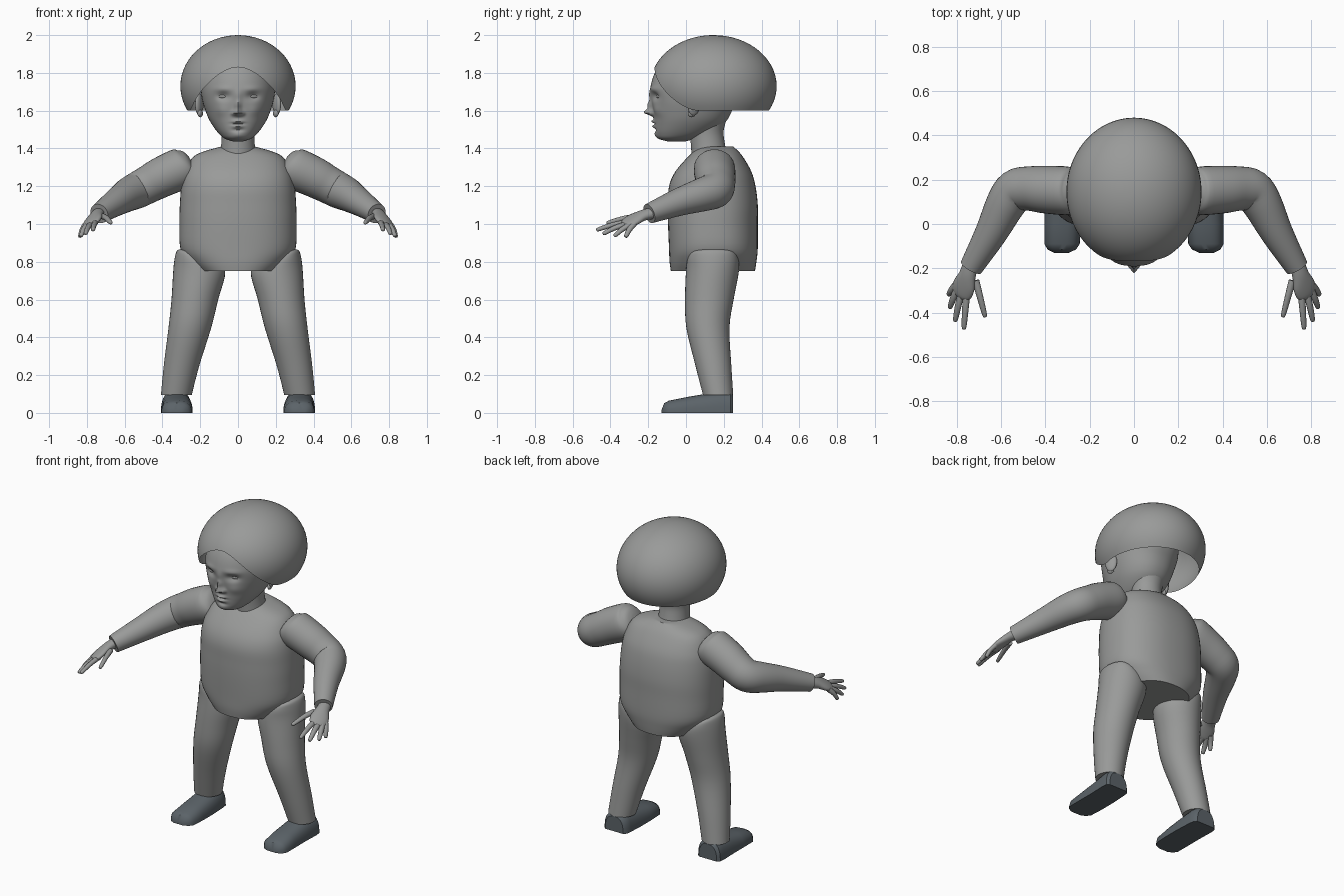
import bpy, bmesh, math
from mathutils import Vector, Matrix

if "Cube" in bpy.data.objects:
    bpy.data.objects.remove(bpy.data.objects["Cube"])


def material(name, rgb):
    m = bpy.data.materials.new(name)
    m.diffuse_color = (*rgb, 1)
    m.use_nodes = True
    m.node_tree.nodes["Principled BSDF"].inputs["Base Color"].default_value = m.diffuse_color
    return m


GREY = material("body grey", (0.32, 0.325, 0.32))
DARK = material("shoe slate", (0.105, 0.125, 0.14))


def finish(bm, name, mat, mirror=False, angle=40):
    bmesh.ops.recalc_face_normals(bm, faces=bm.faces)
    me = bpy.data.meshes.new(name)
    bm.to_mesh(me)
    bm.free()
    me.materials.append(mat)
    ob = bpy.data.objects.new(name, me)
    bpy.context.collection.objects.link(ob)
    bpy.ops.object.select_all(action='DESELECT')
    ob.select_set(True)
    bpy.context.view_layer.objects.active = ob
    bpy.ops.object.shade_smooth_by_angle(angle=math.radians(angle))
    if mirror:
        ob.modifiers.new("mirror", 'MIRROR').use_mirror_merge = False
    return ob


def smooth_rows(rows, n):
    """Catmull-Rom resampling of a table, n steps per span."""
    out = []
    for i in range(len(rows) - 1):
        p0, p1 = rows[max(i - 1, 0)], rows[i]
        p2, p3 = rows[i + 1], rows[min(i + 2, len(rows) - 1)]
        for k in range(n):
            t = k / n
            out.append([b + 0.5 * t * (c - a + t * (2 * a - 5 * b + 4 * c - d + t * (3 * (b - c) + d - a)))
                        for a, b, c, d in zip(p0, p1, p2, p3)])
    return out + [list(rows[-1])]


def skin(bm, rings):
    """Join rings of points with quads and cap both ends."""
    vs = [[bm.verts.new(p) for p in r] for r in rings]
    n = len(vs[0])
    for a, b in zip(vs, vs[1:]):
        for i in range(n):
            j = (i + 1) % n
            bm.faces.new((a[i], a[j], b[j], b[i]))
    bm.faces.new(vs[0][::-1])
    bm.faces.new(vs[-1])


def circle(n, power=2.0):
    for i in range(n):
        a = 2 * math.pi * i / n
        c, s = math.cos(a), math.sin(a)
        yield (math.copysign(abs(c) ** (2 / power), c), math.copysign(abs(s) ** (2 / power), s))


def stack(bm, rows, n=40, steps=4, power=2.0):
    """Horizontal sections: z, x min, x max, y min, y max."""
    skin(bm, [[Vector(((x0 + x1) / 2 + (x1 - x0) / 2 * c, (y0 + y1) / 2 + (y1 - y0) / 2 * s, z))
               for c, s in circle(n, power)] for z, x0, x1, y0, y1 in smooth_rows(rows, steps)])


def tube(bm, rows, n=32, steps=4, up=(0, 0, 1)):
    """Sections across a path: x, y, z, half width, half height."""
    rows = smooth_rows(rows, steps)
    pts = [Vector(r[:3]) for r in rows]
    rings = []
    for i, r in enumerate(rows):
        t = (pts[min(i + 1, len(pts) - 1)] - pts[max(i - 1, 0)]).normalized()
        u = t.cross(Vector(up)).normalized()
        v = u.cross(t)
        rings.append([pts[i] + u * r[3] * c + v * r[4] * s for c, s in circle(n)])
    skin(bm, rings)


# Torso
bm = bmesh.new()
torso = [(.75, .21, -.08, .365), (.80, .26, -.087, .373), (.87, .305, -.09, .38), (1.0, .31, -.095, .38),
         (1.1, .308, -.095, .38), (1.2, .30, -.09, .368), (1.28, .28, -.055, .345),
         (1.365, .225, .02, .295), (1.41, .09, .075, .25)]
stack(bm, [(z, -a, a, f, b) for z, a, f, b in torso], n=56, power=2.3)
finish(bm, "torso", GREY)

# Neck
bm = bmesh.new()
stack(bm, [(1.36, -.095, .095, .03, .22), (1.43, -.088, .088, .025, .205),
           (1.5, -.09, .09, .02, .20), (1.6, -.11, .11, .02, .23)])
finish(bm, "neck", GREY)

# Head with a softly modelled face
bm = bmesh.new()
head = [(1.438, .03, -.10, 0), (1.452, .07, -.145, .05), (1.48, .103, -.162, .13), (1.53, .14, -.168, .20),
        (1.58, .165, -.172, .235), (1.65, .187, -.182, .26), (1.72, .196, -.188, .29),
        (1.80, .186, -.165, .29), (1.86, .155, -.12, .26), (1.92, .08, -.03, .18)]
stack(bm, [(z, -a, a, f, b) for z, a, f, b in head], n=128, steps=8, power=2.15)
bumps = [  # x, z, spread x, spread z, forward amount
    (0, 1.59, .018, .016, .046), (0, 1.625, .014, .028, .026), (0, 1.68, .016, .03, .008),
    (.024, 1.585, .011, .010, .018), (.078, 1.676, .034, .020, -.020), (.08, 1.715, .045, .014, .006),
    (0, 1.543, .026, .008, .016), (0, 1.517, .024, .008, .014), (0, 1.530, .032, .004, -.008),
    (0, 1.497, .03, .008, -.008), (0, 1.47, .03, .016, .006), (.09, 1.60, .035, .03, .008)]
for v in bm.verts:
    if v.co.y < 0:
        x, z = abs(v.co.x), v.co.z
        v.co.y -= sum(d * math.exp(-((x - bx) / sx) ** 2 - ((z - bz) / sz) ** 2)
                      for bx, bz, sx, sz, d in bumps)
finish(bm, "head", GREY, angle=60)


def blobs(name, specs, n=24):
    """Mirrored ellipsoids: centre, radii, turn about z."""
    bm = bmesh.new()
    for loc, size, turn in specs:
        bmesh.ops.create_uvsphere(bm, u_segments=n, v_segments=n // 2, radius=1,
                                  matrix=Matrix.Translation(loc) @ Matrix.Rotation(turn, 4, 'Z')
                                  @ Matrix.Diagonal((*size, 1)))
    finish(bm, name, GREY, mirror=True)


blobs("eyes", [((.08, -.141, 1.676), (.031, .014, .012), .3)])
blobs("ears", [((.205, .04, 1.632), (.016, .036, .058), .5), ((.20, .03, 1.585), (.013, .022, .02), .4)])

# Bowl-shaped hair, cut in an arch over the face
bm = bmesh.new()
cols, rows = 96, 20
top = bm.verts.new((0, .145, 2.0))
grid = []
for i in range(cols):
    t = 2 * math.pi * i / cols
    off = min(t, 2 * math.pi - t)
    edge = 1.6 + (.23 * math.cos(off * 90 / 75) ** 2 if off < math.radians(75) else 0)
    low = math.acos((edge - 1.73) / .27)
    col = []
    for k in range(1, rows + 1):
        p = low * k / rows
        col.append(bm.verts.new((.305 * math.sin(t) * math.sin(p),
                                 .145 - .335 * math.cos(t) * math.sin(p), 1.73 + .27 * math.cos(p))))
    grid.append(col)
for i in range(cols):
    a, b = grid[i], grid[(i + 1) % cols]
    bm.faces.new((top, a[0], b[0]))
    for k in range(rows - 1):
        bm.faces.new((a[k], a[k + 1], b[k + 1], b[k]))
finish(bm, "hair", GREY)

# Arms, bent forward at the elbow
bm = bmesh.new()
arm = [(.245, .15, 1.33, .03), (.258, .15, 1.322, .08), (.295, .15, 1.298, .108), (.40, .155, 1.25, .107),
       (.475, .16, 1.21, .100), (.535, .15, 1.178, .096), (.582, .085, 1.155, .089),
       (.645, -.04, 1.115, .073), (.735, -.195, 1.055, .053)]
tube(bm, [(x, y, z, r, r) for x, y, z, r in arm])
finish(bm, "arms", GREY, mirror=True)

# Hands: palm, four fingers and thumb
bm = bmesh.new()
tilt = (.4, 0, 1)
tube(bm, [(.738, -.185, 1.056, .036, .030), (.752, -.23, 1.045, .040, .026), (.768, -.28, 1.022, .054, .022),
          (.778, -.32, 1.002, .046, .017), (.783, -.335, .995, .02, .008)], n=20, up=tilt)
fingers = [((.715, -.255, 1.04), (.695, -.33, 1.03), (.672, -.42, 1.005)),
           ((.755, -.31, 1.01), (.762, -.39, .995), (.768, -.475, .968)),
           ((.78, -.31, 1.0), (.795, -.375, .98), (.808, -.44, .947)),
           ((.80, -.30, .995), (.818, -.34, .97), (.832, -.38, .935)),
           ((.805, -.275, 1.0), (.825, -.30, .97), (.838, -.32, .93))]
for a, b, c in fingers:
    tip = Vector(c) - (Vector(c) - Vector(b)) * .12
    tube(bm, [(*a, .017, .015), (*b, .015, .013), (*tip, .011, .010), (*c, .003, .003)], n=12, up=tilt)
finish(bm, "hands", GREY, mirror=True, angle=60)

# Legs
bm = bmesh.new()
stack(bm, [(.095, .245, .408, .09, .25), (.25, .205, .393, .05, .24), (.45, .142, .368, .002, .23),
           (.60, .105, .352, -.005, .252), (.75, .068, .343, 0, .28), (.82, .13, .335, .01, .275),
           (.855, .22, .325, .04, .245), (.866, .27, .312, .10, .19)])
finish(bm, "legs", GREY, mirror=True)

# Shoes with flat soles
bm = bmesh.new()
shoe = [(-.13, .295, .36, .015), (-.115, .262, .39, .052), (-.09, .245, .405, .065), (0, .24, .405, .083),
        (.10, .24, .405, .10), (.20, .245, .408, .118), (.235, .25, .405, .112), (.25, .265, .39, .095)]
skin(bm, [[Vector(((x0 + x1) / 2 + (x1 - x0) / 2 * c, y, max(0, h * s))) for c, s in circle(32, 2.6)]
          for y, x0, x1, h in shoe])
finish(bm, "shoes", DARK, mirror=True)
